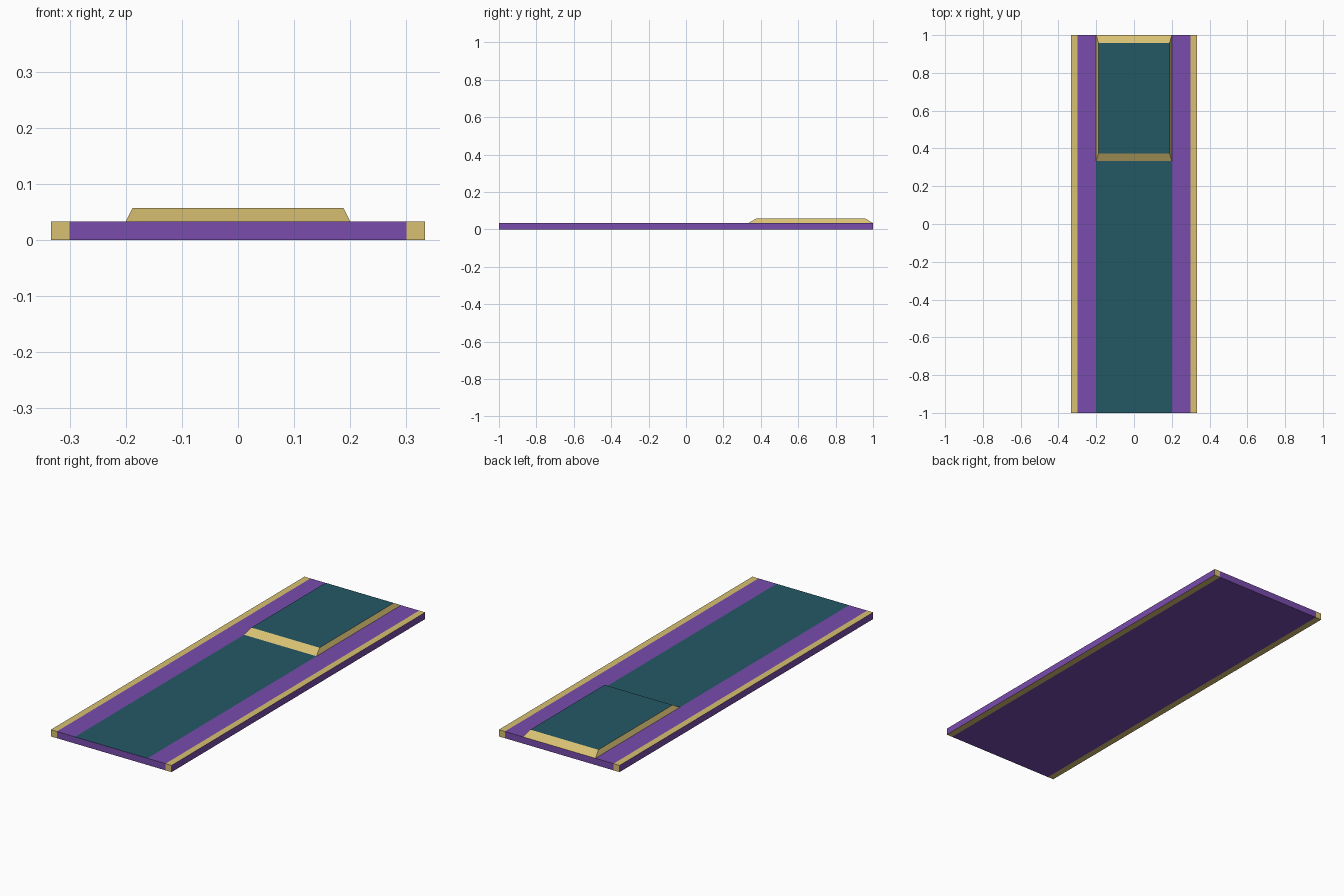
import bpy, bmesh

if "Cube" in bpy.data.objects:
    bpy.data.objects.remove(bpy.data.objects["Cube"])


def material(name, rgb):
    # sRGB 0-255 to linear
    lin = [((c / 255 + 0.055) / 1.055) ** 2.4 for c in rgb]
    m = bpy.data.materials.new(name)
    m.diffuse_color = (*lin, 1)
    m.use_nodes = True
    m.node_tree.nodes["Principled BSDF"].inputs["Base Color"].default_value = m.diffuse_color
    return m


GOLD = material("gold", (217, 193, 115))
PURPLE = material("purple", (121, 76, 173))
TEAL = material("dark teal", (36, 88, 101))
T = 1 / 30  # mat thickness


def finish(name, bm, mats):
    bmesh.ops.recalc_face_normals(bm, faces=bm.faces)
    me = bpy.data.meshes.new(name)
    for m in mats:
        me.materials.append(m)
    bm.normal_update()
    # colour rule: upward faces take slot 1, sideways faces slot 2, the rest slot 0
    for f in bm.faces:
        if f.normal.z > 0.99:
            f.material_index = 1
        elif abs(f.normal.x) > 0.99:
            f.material_index = 2
    bm.to_mesh(me)
    bm.free()
    ob = bpy.data.objects.new(name, me)
    bpy.context.collection.objects.link(ob)


def strip(name, x0, x1, mats, sides):
    # lengthwise strip, with only its outward sides closed
    bm = bmesh.new()
    bmesh.ops.create_cube(bm, size=1)
    for v in bm.verts:
        v.co = (x1 if v.co.x > 0 else x0, 2 * v.co.y, T if v.co.z > 0 else 0)
    bm.normal_update()
    hidden = [f for f in bm.faces if abs(f.normal.x) > 0.9
              and (f.normal.x > 0) not in sides]
    finish_faces = hidden
    bmesh.ops.delete(bm, geom=finish_faces, context='FACES_ONLY')
    finish(name, bm, mats)


# Flat mat: teal centre, purple bands, gold borders with purple outer edges
strip("centre_strip", -0.2, 0.2, [PURPLE, TEAL, PURPLE], [])
for label, s in (("left", -1), ("right", 1)):
    a, b = sorted((0.2 * s, 0.3 * s))
    strip(label + "_band", a, b, [PURPLE, PURPLE, PURPLE], [])
    a, b = sorted((0.3 * s, s / 3))
    strip(label + "_border", a, b, [GOLD, GOLD, PURPLE], [s > 0])

# Raised panel with sloped gold sides and teal top
bm = bmesh.new()
bmesh.ops.create_cube(bm, size=1)
for v in bm.verts:
    top = v.co.z > 0
    hx, hy = (0.188, 0.2925) if top else (0.2, 1 / 3)
    v.co = (2 * hx * v.co.x, 2 / 3 + 2 * hy * v.co.y, 0.057 if top else T)
bm.normal_update()
bmesh.ops.delete(bm, geom=[f for f in bm.faces if f.normal.z < -0.9], context='FACES_ONLY')
for f in bm.faces:
    if f.normal.z < 0:
        f.normal_flip()
finish("raised_panel", bm, [GOLD, TEAL, GOLD])
